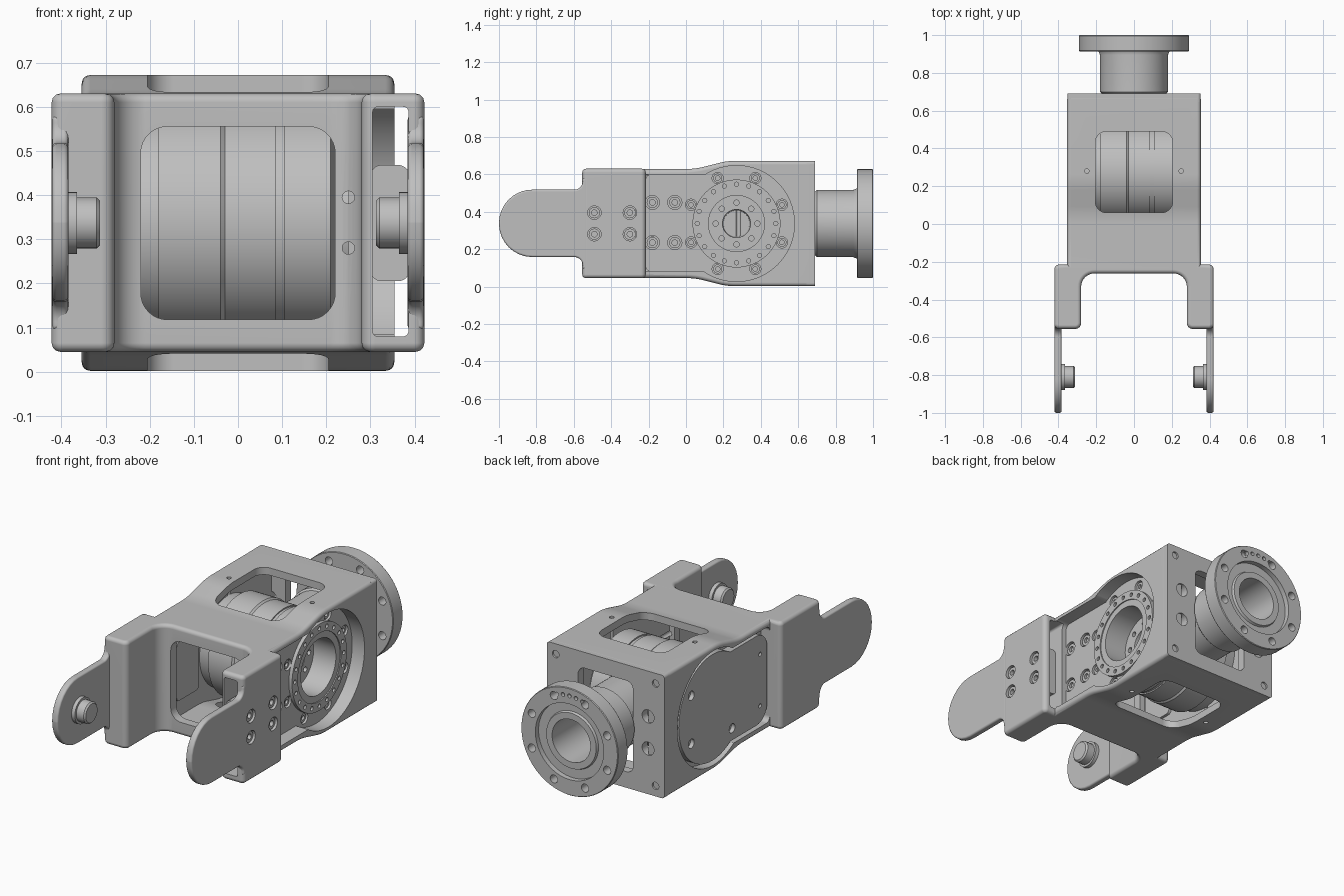
import bpy, bmesh, math
from mathutils import Vector

if "Cube" in bpy.data.objects:
    bpy.data.objects.remove(bpy.data.objects["Cube"], do_unlink=True)

metal = bpy.data.materials.new("brushed_grey")
metal.use_nodes = True
GREY = (0.52, 0.52, 0.52, 1)
metal.diffuse_color = GREY
metal.node_tree.nodes["Principled BSDF"].inputs["Base Color"].default_value = GREY

MID = 0.337            # height of the centre line
HUB = (0.27, MID)      # y, z of the joint axis
done = []


def place(axis, a, b, t):
    """Point (a, b) of a cross-section, at t along the axis."""
    return {"x": (t, a, b), "y": (a, t, b), "z": (a, b, t)}[axis]


def rounded(corners):
    """Polygon whose corners (a, b, radius) are replaced by arcs."""
    out, n = [], len(corners)
    for i, c in enumerate(corners):
        p = Vector(c[:2])
        r = c[2] if len(c) > 2 else 0
        if not r:
            out.append(p)
            continue
        u = (Vector(corners[i - 1][:2]) - p).normalized()
        v = (Vector(corners[(i + 1) % n][:2]) - p).normalized()
        h = u.angle(v) / 2
        centre = p + (u + v).normalized() * r / math.sin(h)
        s = (p + u * r / math.tan(h) - centre).normalized()
        e = (p + v * r / math.tan(h) - centre).normalized()
        out += [centre + s.slerp(e, k / 8) * r for k in range(9)]
    return out


def rect(a0, a1, b0, b1, r):
    return rounded([(a0, b0, r), (a1, b0, r), (a1, b1, r), (a0, b1, r)])


def ring(a, b, r, count, start=0.0):
    return [(a + r * math.cos(start + i * math.tau / count),
             b + r * math.sin(start + i * math.tau / count)) for i in range(count)]


def finish(name, bm, bevel=0):
    bmesh.ops.recalc_face_normals(bm, faces=bm.faces[:])
    mesh = bpy.data.meshes.new(name)
    bm.to_mesh(mesh)
    bm.free()
    mesh.materials.append(metal)
    obj = bpy.data.objects.new(name, mesh)
    bpy.context.collection.objects.link(obj)
    if bevel:
        mod = obj.modifiers.new("bevel", "BEVEL")
        mod.width, mod.segments, mod.angle_limit = bevel, 3, math.radians(40)
        apply(obj, mod)
    done.append(obj)
    return obj


def apply(obj, mod):
    bpy.context.view_layer.objects.active = obj
    bpy.ops.object.modifier_apply(modifier=mod.name)


def prism(name, axis, outlines, lo, hi, bevel=0):
    """Extrude one outline, or several, along an axis."""
    bm = bmesh.new()
    for pts in outlines:
        low = [bm.verts.new(place(axis, p[0], p[1], lo)) for p in pts]
        high = [bm.verts.new(place(axis, p[0], p[1], hi)) for p in pts]
        bm.faces.new(low)
        bm.faces.new(high)
        for i in range(len(pts)):
            bm.faces.new((low[i - 1], low[i], high[i], high[i - 1]))
    return finish(name, bm, bevel)


def lathe(name, axis, centre, profile, sides=64):
    """Revolve a closed profile of (along, radius) points."""
    bm = bmesh.new()
    loops = [[bm.verts.new(place(axis, a, b, t)) for a, b in ring(*centre, r, sides)]
             for t, r in profile]
    for k in range(len(loops)):
        p, q = loops[k - 1], loops[k]
        for i in range(sides):
            bm.faces.new((p[i - 1], p[i], q[i], q[i - 1]))
    return finish(name, bm)


def combine(target, other, operation="DIFFERENCE"):
    mod = target.modifiers.new("combine", "BOOLEAN")
    mod.operation, mod.solver, mod.object = operation, "EXACT", other
    apply(target, mod)
    done.remove(other)
    bpy.data.objects.remove(other, do_unlink=True)


def cut(target, axis, outline, lo, hi):
    combine(target, prism("cutter", axis, [outline], lo, hi))


def drill(target, axis, spots, r, lo, hi):
    combine(target, prism("drill", axis, [ring(a, b, r, 20) for a, b in spots], lo, hi))


def screws(name, spots, r, lo, hi):
    """Socket screws along x with their heads at hi."""
    for i, spot in enumerate(spots):
        lathe(f"{name}_{i + 1}", "x", spot,
              [(lo, .001), (lo, r), (hi, r), (hi, r * .5), (lo + .004, r * .5), (lo + .004, .001)], 20)


def body_outline(d, back):
    """Side outline of the housing, shrunk by d."""
    half = [(-.255 + d, -.292 + d), (.05, -.292 + d, .35), (.22, -.335 + d, .35), (back, -.335 + d)]
    pts = half + [(c[0], -c[1], *c[2:]) for c in reversed(half)]
    return rounded([(c[0], c[1] + MID, *c[2:]) for c in pts])


# Housing shell joined to the forked front bridge
frame = prism("frame", "x", [body_outline(0, .68)], -.354, .354, .02)
fork = [(.422, -.555, .025), (.422, -.215, .025), (-.422, -.215, .025), (-.422, -.555, .025),
        (-.28, -.555, .03), (-.28, -.262, .07), (.28, -.262, .07), (.28, -.555, .03)]
combine(frame, prism("bridge", "z", [rounded(fork)], .045, .63, .02), "UNION")
cut(frame, "x", body_outline(.04, .72), -.25, .25)

# Windows on the top, bottom and front
cut(frame, "z", rect(-.205, .205, .06, .49, .06), -.1, .8)
cut(frame, "y", rect(-.22, .22, .118, .555, .06), -.4, -.15)
drill(frame, "z", [(-.25, .28), (.25, .28)], .012, -.1, .8)
drill(frame, "y", [(.25, .28), (.25, .395)], .014, -.3, -.1)

# Side pockets, hollow left cheek and joint opening
for lo, hi in ((.28, .5), (-.5, -.3)):
    cut(frame, "x", rect(-.214, .27, .08, .6, .03), lo, hi)
    cut(frame, "x", ring(*HUB, .31, 64), lo, hi)
cut(frame, "y", rect(.305, .386, .08, .6, .012), -.6, -.2)
cut(frame, "x", ring(*HUB, .2, 48), .2, .32)

# Recessed screws in the left cheek and pocket floor
cheek_spots = [(y, z) for y in (-.49, -.3) for z in (.28, .395)]
pocket_spots = [(y, z) for y in (-.18, -.06) for z in (.235, .45)]
ring_spots = ring(*HUB, .263, 8, math.pi / 8)
drill(frame, "x", cheek_spots, .036, .37, .5)
drill(frame, "x", pocket_spots, .038, .26, .3)
drill(frame, "x", ring_spots, .03, .26, .3)
screws("cheek_screw", cheek_spots, .03, .385, .412)
screws("pocket_screw", pocket_spots, .03, .255, .272)
screws("ring_screw", ring_spots, .024, .255, .272)
prism("cheek_block", "y", [rect(.3, .388, .205, .468, .025)], -.53, -.27)

# Side cover in the right pocket
cover = prism("side_cover", "x", [rect(-.2, .27, .095, .58, .09)], -.347, -.29)
combine(cover, prism("cover_disc", "x", [ring(*HUB, .288, 64)], -.347, -.29), "UNION")
drill(cover, "x", [(-.14, .19), (-.14, .47)], .011, -.4, -.335)
drill(cover, "x", [(.45, .47), (.45, .21), (.1, .16)], .025, -.4, -.325)

# Arms with pivot pins, mirrored
arm = [(-1, .158, .178), (-1, .518, .178), (-.552, .518, .045), (-.552, .58),
       (-.53, .58), (-.53, .095), (-.552, .095), (-.552, .158, .045)]
for side, s in (("left", 1), ("right", -1)):
    prism(f"{side}_arm", "x", [rounded(arm)], s * .384, s * .421, .01)
    lathe(f"{side}_pivot_pin", "x", (-.81, MID),
          [(s * .39, .001), (s * .39, .07), (s * .364, .07), (s * .364, .058), (s * .32, .058),
           (s * .312, .05), (s * .312, .001)], 32)

# Joint motor with its hollow output ring
motor = lathe("joint_motor", "x", HUB, [
    (-.28, .07), (-.28, .24), (-.18, .25), (-.18, .27), (-.04, .27), (-.03, .262), (.085, .262),
    (.085, .255), (.105, .255), (.105, .262), (.21, .262), (.22, .195), (.281, .195), (.281, .235),
    (.3, .235), (.3, .185), (.294, .185), (.294, .15), (.16, .15), (.16, .075)])
drill(motor, "x", ring(*HUB, .21, 20), .011, .288, .4)
drill(motor, "x", ring(*HUB, .112, 8), .014, .14, .2)
prism("control_board", "x", [rect(-.19, 0, .18, .5, .02)], -.25, -.235)

# Rear plate with window and bolt holes
plate = prism("rear_plate", "y", [rect(-.353, .353, .003, .671, .016)], .645, .69)
cut(plate, "y", rect(-.165, .165, .09, .585, .04), .6, .75)
cut(frame, "y", rect(-.165, .165, .09, .585, .04), .6, .75)
drill(plate, "y", [(x, z) for x in (-.3, .3) for z in (.06, .615)], .02, .67, .75)
drill(plate, "y", [(x, z) for x in (-.255, .255) for z in (.25, .425)], .036, .6, .75)

# Output neck and flange
flange = lathe("output_flange", "y", (0, MID), [
    (.5, .115), (.5, .17), (.69, .17), (.7, .18), (.895, .18), (.914, .188), (.914, .288),
    (.918, .291), (.996, .291), (1, .288), (1, .205), (.972, .205), (.972, .155), (.985, .15), (.985, .115)])
drill(flange, "y", ring(0, MID, .245, 8, math.pi / 8), .022, .9, 1.1)
drill(flange, "y", [ring(0, MID, .25, 40, math.pi / 2)[i] for i in (-2, -1, 0, 1, 2)], .011, .98, 1.1)

# Smooth shading with sharp edges kept and flat faces held flat
bpy.ops.object.select_all(action="DESELECT")
for obj in done:
    obj.select_set(True)
bpy.context.view_layer.objects.active = done[0]
bpy.ops.object.shade_smooth_by_angle(angle=math.radians(32))
for obj in done:
    obj.modifiers.new("flat_faces", "WEIGHTED_NORMAL").keep_sharp = True
